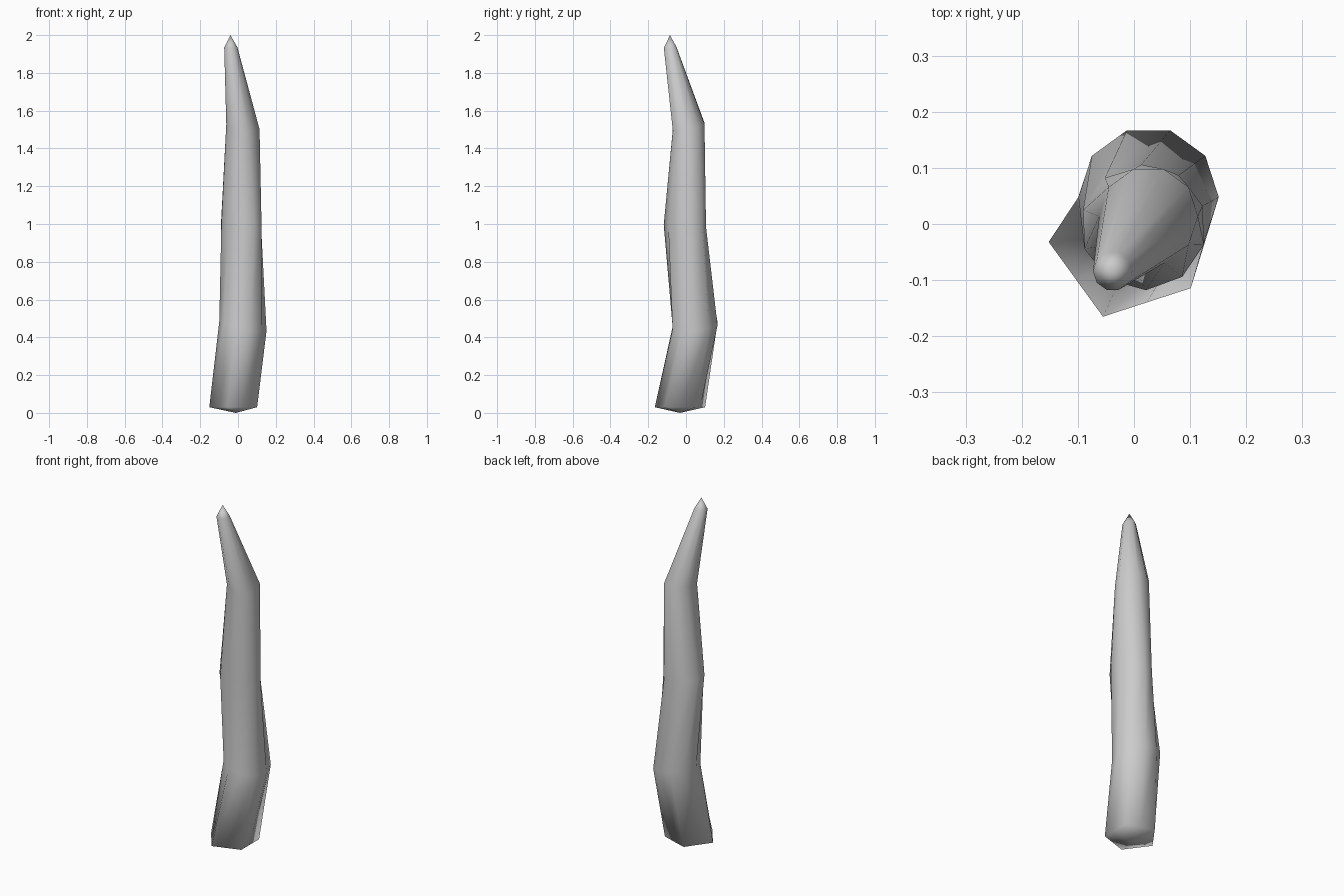
import bpy, bmesh
from math import cos, sin, radians
from mathutils import Vector

cube = bpy.data.objects.get("Cube")
if cube:
    bpy.data.objects.remove(cube, do_unlink=True)

SIDES = 10

grey = bpy.data.materials.new("pale grey")
grey.use_nodes = True
colour = (0.6, 0.6, 0.6, 1)
grey.diffuse_color = colour
grey.node_tree.nodes["Principled BSDF"].inputs["Base Color"].default_value = colour

bm = bmesh.new()


def ring(centre, radius, phase=0, tilt=(0, 0)):
    """Ring of vertices; tilt is the rise in z along x and y."""
    verts = []
    for i in range(SIDES):
        a = radians(phase + 360 * i / SIDES)
        x, y = radius * cos(a), radius * sin(a)
        verts.append(bm.verts.new(Vector(centre) + Vector((x, y, tilt[0] * x + tilt[1] * y))))
    return verts


# Five-sided foot, with a midpoint on every side to meet the rings above
foot = ring((-0.012, -0.032, 0.03), 0.14)
for i in range(0, SIDES, 2):
    foot[i].co = (foot[i - 1].co + foot[i + 1].co) / 2

# Ten-sided bent shaft, narrowing to the tip
rings = [
    foot,
    ring((0.026, 0.048, 0.46), 0.125, 0, (-0.2, 0.1)),
    ring((0.017, -0.006, 0.99), 0.112, 20, (0, -0.05)),
    ring((0.026, 0.014, 1.515), 0.088, 0, (-0.15, 0.2)),
    ring((-0.038, -0.084, 1.935), 0.035, 0, (0, 0.1)),
]
for low, high in zip(rings, rings[1:]):
    for i in range(SIDES):
        j = (i + 1) % SIDES
        bm.faces.new((low[i], low[j], high[j], high[i]))

# Shallow point underneath and sharp point on top
bottom = bm.verts.new((-0.012, -0.032, 0))
top = bm.verts.new((-0.04, -0.085, 2))
for i in range(SIDES):
    j = (i + 1) % SIDES
    bm.faces.new((foot[j], foot[i], bottom))
    bm.faces.new((rings[-1][i], rings[-1][j], top))

bmesh.ops.recalc_face_normals(bm, faces=bm.faces)
for face in bm.faces:
    face.smooth = True

mesh = bpy.data.meshes.new("bent_spike")
bm.to_mesh(mesh)
bm.free()
mesh.materials.append(grey)
spike = bpy.data.objects.new("bent_spike", mesh)
bpy.context.collection.objects.link(spike)
